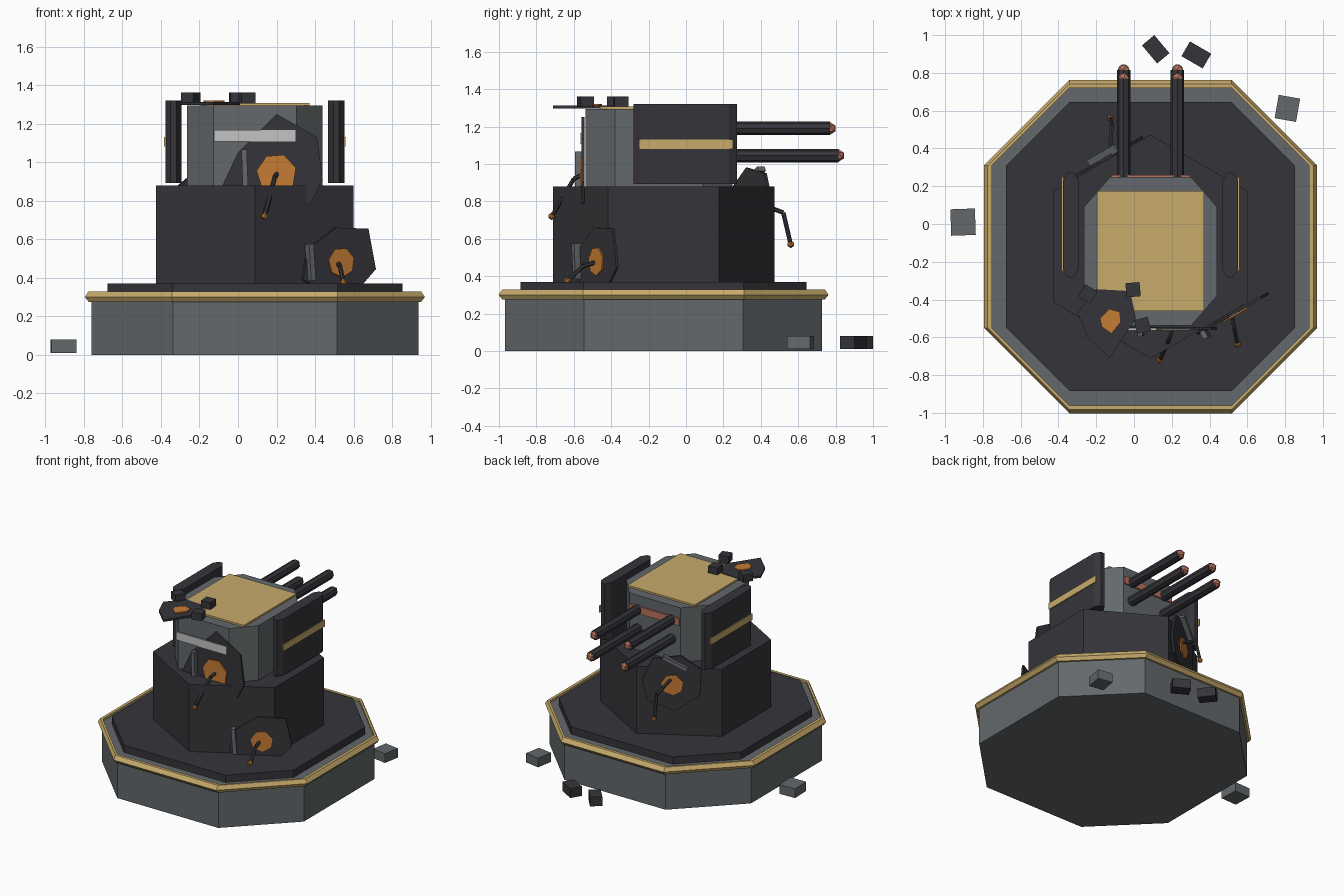
import bpy, bmesh, math
from mathutils import Vector, Matrix

if "Cube" in bpy.data.objects:
    bpy.data.objects.remove(bpy.data.objects["Cube"], do_unlink=True)

CX, CY = 0.0875, -0.12  # turret axis


def material(name, rgb):
    m = bpy.data.materials.new(name)
    m.use_nodes = True
    m.diffuse_color = (*rgb, 1)
    m.node_tree.nodes["Principled BSDF"].inputs["Base Color"].default_value = (*rgb, 1)
    return m


GRAY = material("steel_gray", (0.125, 0.14, 0.147))
DARK = material("dark_armor", (0.036, 0.034, 0.041))
GOLD = material("gold_trim", (0.58, 0.41, 0.15))
ORANGE = material("orange_core", (0.56, 0.2, 0.035))
COPPER = material("copper", (0.48, 0.17, 0.11))
PALE = material("pale_gray", (0.55, 0.55, 0.55))


def finish(name, bm, mat, matrix=None):
    if matrix is not None:
        bm.transform(matrix)
    bmesh.ops.recalc_face_normals(bm, faces=bm.faces)
    mesh = bpy.data.meshes.new(name)
    bm.to_mesh(mesh)
    bm.free()
    mesh.materials.append(mat)
    ob = bpy.data.objects.new(name, mesh)
    bpy.context.collection.objects.link(ob)
    return ob


def prism(name, pts, z0, z1, mat, matrix=None):
    """Extrude a flat outline from z0 to z1."""
    bm = bmesh.new()
    face = bm.faces.new([bm.verts.new((x, y, z0)) for x, y in pts])
    ext = bmesh.ops.extrude_face_region(bm, geom=[face])["geom"]
    verts = [v for v in ext if isinstance(v, bmesh.types.BMVert)]
    bmesh.ops.translate(bm, verts=verts, vec=(0, 0, z1 - z0))
    return finish(name, bm, mat, matrix)


def box(name, center, size, mat, turn=0, matrix=None):
    bm = bmesh.new()
    bmesh.ops.create_cube(bm, size=1)
    m = Matrix.Translation(center) @ Matrix.Rotation(math.radians(turn), 4, "Z") @ Matrix.Diagonal((*size, 1))
    return finish(name, bm, mat, matrix @ m if matrix is not None else m)


def rod(name, a, b, r, mat, sides=8):
    a, b = Vector(a), Vector(b)
    bm = bmesh.new()
    bmesh.ops.create_cone(bm, cap_ends=True, segments=sides, radius1=r, radius2=r, depth=(b - a).length)
    rot = (b - a).to_track_quat("Z", "Y").to_matrix().to_4x4()
    return finish(name, bm, mat, Matrix.Translation((a + b) / 2) @ rot)


def ball(name, p, r, mat):
    bm = bmesh.new()
    bmesh.ops.create_icosphere(bm, subdivisions=1, radius=r)
    return finish(name, bm, mat, Matrix.Translation(p))


def chamfered(hx, hy, ix, iy, cx=CX, cy=CY):
    """Eight-sided outline: half sizes hx, hy with flats of half length ix, iy."""
    pts = [(hx, -iy), (hx, iy), (ix, hy), (-ix, hy), (-hx, iy), (-hx, -iy), (-ix, -hy), (ix, -hy)]
    return [(cx + x, cy + y) for x, y in pts]


def ngon(n, r, cx=0, cy=0, start=0):
    return [(cx + r * math.cos(start + i * math.tau / n), cy + r * math.sin(start + i * math.tau / n)) for i in range(n)]


# Base, deck and gold rim
prism("base", chamfered(0.848, 0.848, 0.425, 0.425), 0, 0.315, GRAY)
prism("deck", chamfered(0.765, 0.765, 0.428, 0.428), 0.31, 0.37, DARK)
bm = bmesh.new()
rings = []
for h, z in [(0.84, 0.275), (0.862, 0.275), (0.882, 0.3), (0.862, 0.33), (0.84, 0.33)]:
    rings.append([bm.verts.new((x, y, z)) for x, y in chamfered(h, h, 0.43, 0.43)])
for i in range(5):
    lo, hi = rings[i], rings[(i + 1) % 5]
    for j in range(8):
        k = (j + 1) % 8
        bm.faces.new((lo[j], lo[k], hi[k], hi[j]))
finish("gold_rim", bm, GOLD)

# Six-sided body and gun head
prism("body", ngon(6, 0.592, CX, CY, math.pi / 2), 0.37, 0.88, DARK)
prism("head", chamfered(0.352, 0.393, 0.215, 0.235, CX, -0.145), 0.88, 1.295, GRAY)
box("roof_plate", (CX, -0.143, 1.3), (0.565, 0.635, 0.016), GOLD)
box("visor_bar", (0.087, -0.558, 1.136), (0.425, 0.014, 0.06), PALE)
box("mantlet_strip", (CX, 0.253, 1.19), (0.42, 0.014, 0.055), COPPER)

# Side armour with stripes
for side, label in ((-1, "right"), (1, "left")):
    cx = CX + side * 0.422
    prism(label + "_armor", chamfered(0.042, 0.277, 0.015, 0.235, cx, -0.005), 0.893, 1.32, DARK)
    box(label + "_stripe", (CX + side * 0.466, 0, 1.105), (0.009, 0.5, 0.05), GOLD)

# Four barrels with copper tips
for x in (-0.055, 0.23):
    for z, tip in ((1.19, 0.77), (1.045, 0.815)):
        rod("barrel", (x, 0.2, z), (x, tip, z), 0.036, DARK)
        ball("barrel_tip", (x, tip, z), 0.034, COPPER)


def torn_plate(name, center, yaw, outline, core_r, fin):
    """Upright broken plate; local x runs right, y up, z outward."""
    m = Matrix.Translation(center) @ Matrix.Rotation(math.radians(yaw), 4, "Z") @ Matrix.Rotation(math.pi / 2, 4, "X")
    prism(name, outline, -0.006, 0.008, DARK, m)
    prism(name + "_core", ngon(7, core_r, 0, -0.02, 0.3), 0.008, 0.016, ORANGE, m)
    u, v, turn = fin
    box(name + "_fin", (u, v, 0.02), (0.028, 0.19, 0.045), GRAY, turn, m)


torn_plate("front_plate", (0.2, -0.55, 0.96), 0,
           [(0, 0.29), (0.21, 0.17), (0.24, -0.05), (0.18, -0.17), (-0.1, -0.2), (-0.28, -0.08), (-0.2, 0.09)],
           0.105, (-0.165, 0.01, 2))
torn_plate("corner_plate", (0.53, -0.47, 0.5), 30,
           [(-0.03, 0.16), (0.165, 0.155), (0.21, -0.055), (0.13, -0.135), (-0.1, -0.17), (-0.225, -0.11), (-0.2, 0.045)],
           0.078, (-0.19, -0.02, 4))
torn_plate("back_plate", (-0.135, 0.355, 0.78), 210,
           [(-0.21, 0), (-0.14, 0.17), (0.06, 0.2), (0.2, 0.1), (0.19, -0.1), (0.02, -0.22), (-0.17, -0.15)],
           0.078, (0.02, 0.15, 62))

# Bent wires hanging from the plate cores
WIRES = {
    "front": [(0.205, -0.55, 0.945), (0.19, -0.6, 0.92), (0.138, -0.718, 0.72)],
    "corner": [(0.52, -0.48, 0.475), (0.53, -0.55, 0.455), (0.548, -0.635, 0.375)],
    "back": [(-0.13, 0.36, 0.8), (-0.118, 0.52, 0.74), (-0.125, 0.56, 0.57)],
}
for label, path in WIRES.items():
    for a, b in zip(path, path[1:]):
        rod(label + "_wire", a, b, 0.012, DARK, 6)
    ball(label + "_wire_tip", path[-1], 0.02, ORANGE)

# Flat broken plate on the roof with loose blocks
prism("roof_shard", [(-0.3, -0.47), (-0.2, -0.345), (-0.02, -0.355), (0.01, -0.5), (-0.13, -0.71), (-0.245, -0.6)],
      1.296, 1.312, DARK)
prism("roof_shard_core", [(-0.18, -0.5), (-0.13, -0.45), (-0.075, -0.465), (-0.07, -0.52), (-0.12, -0.58), (-0.17, -0.545)],
      1.312, 1.32, ORANGE)
for x, y, turn in ((-0.245, -0.37, -30), (-0.005, -0.348, 5), (0.045, -0.537, 15)):
    box("roof_block", (x, y, 1.333), (0.075, 0.075, 0.055), DARK, turn)

# Rubble on the ground
for x, y, sx, sy, turn, mat in ((-0.905, 0.01, 0.13, 0.14, 2, GRAY), (0.812, 0.612, 0.115, 0.125, -10, GRAY),
                                (0.115, 0.925, 0.085, 0.125, 40, DARK), (0.33, 0.895, 0.13, 0.09, -30, DARK)):
    box("rubble", (x, y, 0.045), (sx, sy, 0.07), mat, turn)
